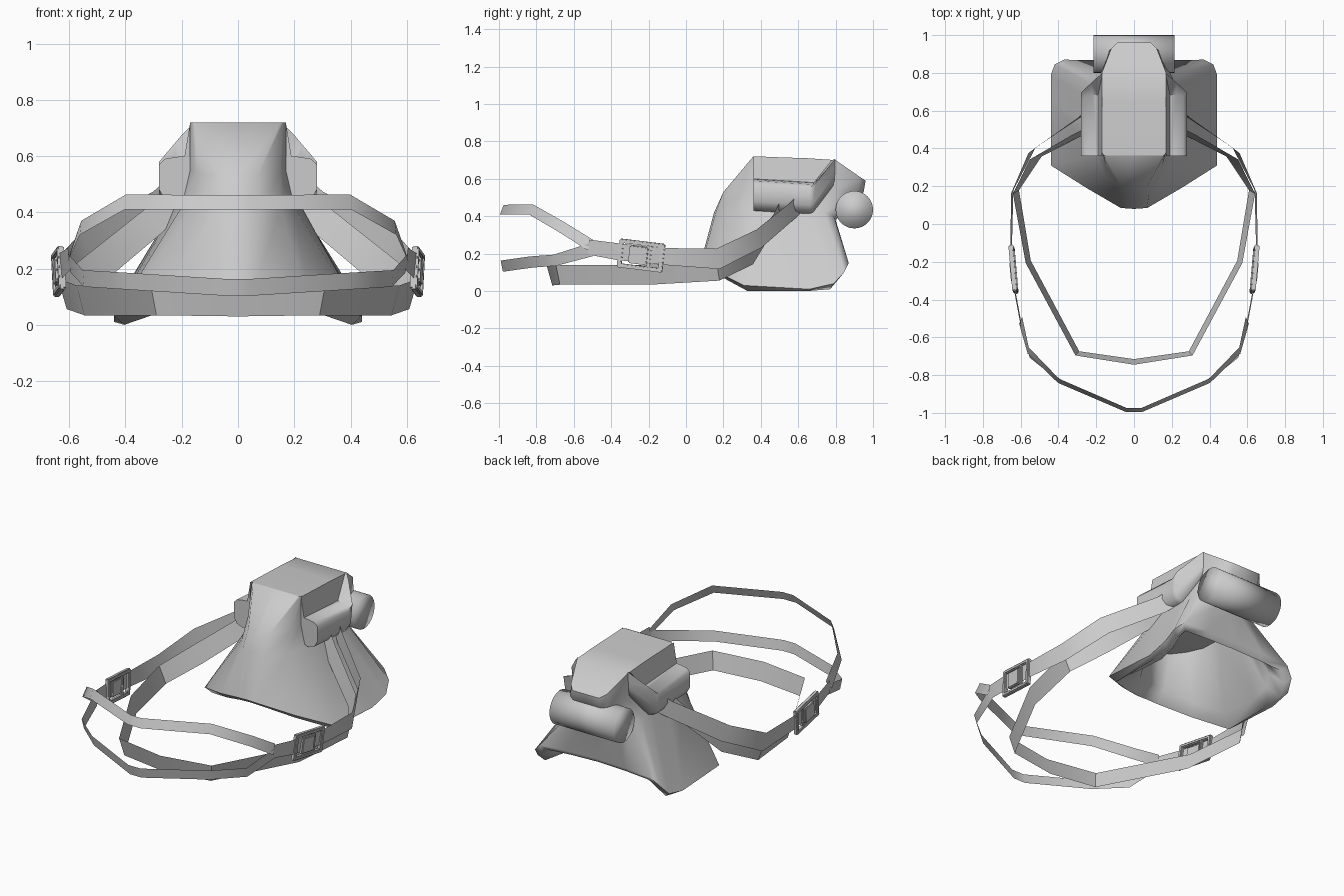
import bpy, bmesh, math
from mathutils import Vector, Matrix

cube = bpy.data.objects.get("Cube")
if cube:
    bpy.data.objects.remove(cube, do_unlink=True)

grey = bpy.data.materials.new("plain_grey")
grey.use_nodes = True
colour = (0.6, 0.6, 0.6, 1)
grey.diffuse_color = colour
grey.node_tree.nodes["Principled BSDF"].inputs["Base Color"].default_value = colour


def finish(name, bm, smooth):
    """Turn a bmesh into a named object with the shared material."""
    bmesh.ops.recalc_face_normals(bm, faces=bm.faces)
    mesh = bpy.data.meshes.new(name)
    bm.to_mesh(mesh)
    bm.free()
    mesh.materials.append(grey)
    obj = bpy.data.objects.new(name, mesh)
    bpy.context.collection.objects.link(obj)
    bpy.ops.object.select_all(action="DESELECT")
    obj.select_set(True)
    bpy.context.view_layer.objects.active = obj
    bpy.ops.object.shade_smooth_by_angle(angle=math.radians(smooth))


def mirrored_ring(half):
    """Close a half loop (front centre to back centre) across x."""
    return half + [(-x, y, z) for x, y, z in half[-2:0:-1]]


def bridge(bm, rings, closed=True):
    """Join consecutive rows of points with quads."""
    rows = [[bm.verts.new(p) for p in ring] for ring in rings]
    for low, high in zip(rows, rows[1:]):
        count = len(low)
        for i in range(count if closed else count - 1):
            j = (i + 1) % count
            bm.faces.new((low[i], low[j], high[j], high[i]))
    return rows


def cap(bm, ring):
    """Close a mirrored ring with strips running from side to side."""
    n = len(ring)
    half = n // 2
    for i in range(half):
        corners = [ring[i], ring[i + 1], ring[(n - i - 1) % n], ring[(n - i) % n]]
        bm.faces.new(list(dict.fromkeys(corners)))


# Face cup: rolled rim, flaring wall, nose ridge and flat hood
rim = [(0, .08, .16), (.07, .085, .155), (.25, .19, .09), (.44, .31, .03), (.44, .66, .01),
       (.44, .79, .04), (.42, .845, .1), (.37, .87, .15), (.2, .867, .16), (0, .865, .165)]
waist = [(0, .15, .42), (.08, .16, .42), (.15, .25, .42), (.2, .36, .42), (.22, .5, .43),
         (.22, .65, .43), (.22, .74, .42), (.18, .79, .4), (.1, .8, .38), (0, .8, .38)]
brow = [(0, .2, .53), (.07, .2, .53), (.15, .31, .54), (.17, .36, .55), (.17, .5, .55),
        (.17, .65, .55), (.17, .8, .54), (.13, .92, .52), (.09, .95, .53), (0, .95, .53)]
crown = [(0, .36, .72), (.15, .36, .72), (.162, .365, .72), (.17, .38, .72), (.17, .5, .715),
         (.17, .65, .71), (.17, .8, .7), (.12, .93, .61), (.09, .96, .59), (0, .96, .59)]


def shrink(half, scale, lift):
    """Inset a half loop towards the opening and shift it in height."""
    return [(x * scale, .55 + (y - .55) * scale, max(z + lift, 0)) for x, y, z in half]


inside = shrink(waist, .85, -.02)
lip = shrink(rim, .76, .025)
roll = shrink(rim, .92, -.03)
cup = bmesh.new()
rows = bridge(cup, [mirrored_ring(r) for r in (inside, lip, roll, rim, waist, brow, crown)])
cap(cup, rows[0])
cap(cup, rows[-1])
finish("face_cup", cup, 62)

# Side lobes: rounded roll below a recessed sloping panel, closed by a slanted wing
panel = [(.17, .72), (.19, .6), (.22, .597), (.26, .59), (.28, .57), (.28, .48), (.26, .445),
         (.22, .43), (.17, .45)]
wing = [(.17, .715), (.2, .685), (.225, .655), (.255, .62), (.28, .59)] + panel[5:]
end = [(.165, .7 - .015 * i) for i in range(len(panel))]
for side, label in ((1, "left"), (-1, "right")):
    bm = bmesh.new()
    stations = [(.36, 0, 0, panel), (.66, -.02, .8, panel), (.68, -.01, .8, wing),
                (.8, 0, 0, end)]
    rows = bridge(bm, [[(side * x, y + lean * max(z - .57, 0), z + dz) for x, z in section]
                       for y, dz, lean, section in stations])
    bm.faces.new(rows[0])
    bm.faces.new(rows[-1])
    finish(label + "_side_lobe", bm, 50)

# Cylinder across the back of the hood
bm = bmesh.new()
bmesh.ops.create_cone(bm, cap_ends=True, segments=32, radius1=.1, radius2=.1, depth=.43,
                      matrix=Matrix.Translation((0, .9, .435)) @ Matrix.Rotation(math.pi / 2, 4, "Y"))
finish("valve_cylinder", bm, 180)


# Straps: thin ribbons given by centre line and half width, the top edge leaning outwards
def strap(name, path, lean, side=1):
    up = Vector((0, 0, 1))
    points = [Vector(p[:3]) for p in path]
    edges = ([], [])
    for i, point in enumerate(points):
        before, after = points[max(i - 1, 0)], points[min(i + 1, len(points) - 1)]
        along = (after - before).normalized()
        across = (up - along * along.z).normalized() + up.cross(along).normalized() * lean
        for edge, sign in zip(edges, (1, -1)):
            p = point + across * path[i][3] * sign
            edge.append((side * p.x, p.y, p.z))
    bm = bmesh.new()
    bridge(bm, edges, closed=False)
    finish(name, bm, 40)


def whole(half):
    """Mirror a half path that stops short of, or on, the centre line."""
    return half + [(-x, y, z, w) for x, y, z, w in reversed(half) if x > 0]


side_path = [(.2, .64, .5, .05), (.28, .57, .43, .05), (.54, .39, .28, .053), (.645, .17, .172, .055),
             (.65, -.12, .185, .045), (.63, -.36, .21, .045), (.6, -.52, .235, .04)]
upper = [(.6, -.51, .245, .03), (.56, -.67, .345, .028), (.4, -.83, .437, .027), (.04, -.985, .435, .026)]
lower = [(.6, -.51, .22, .035), (.55, -.7, .165, .03), (.39, -.83, .155, .03), (.04, -.985, .133, .03)]
neck = [(.2, .52, .47, .05), (.3, .47, .37, .05), (.52, .35, .19, .055), (.625, .17, .11, .055),
        (.56, -.2, .087, .053), (.3, -.685, .087, .053), (0, -.73, .083, .053)]
for side, label in ((1, "left"), (-1, "right")):
    strap(label + "_side_strap", side_path, .08, side)
strap("upper_head_strap", whole(upper), -.4)
strap("lower_head_strap", whole(lower), .2)
strap("neck_strap", whole(neck), .28)


# Buckles: bevelled frame with a centre bar and a wrapped strap end
def add_bar(bm, centre, size):
    bmesh.ops.create_cube(bm, size=1, matrix=Matrix.Translation(centre)
                          @ Matrix.Diagonal((*size, 1)))


for side, label in ((1, "left"), (-1, "right")):
    bm = bmesh.new()
    for s in (1, -1):
        add_bar(bm, (0, 0, s * .066), (.026, .245, .022))
        add_bar(bm, (0, s * .111, 0), (.026, .024, .15))
    add_bar(bm, (0, .045, 0), (.02, .018, .13))
    add_bar(bm, (.006, -.015, 0), (.022, .1, .095))
    bmesh.ops.bevel(bm, geom=bm.edges[:], offset=.005, segments=2, affect="EDGES")
    turn = (Matrix.Rotation(math.radians(-7), 4, "X") @ Matrix.Rotation(math.radians(-5), 4, "Z")
            @ Matrix.Rotation(math.radians(3), 4, "Y"))
    bm.transform(Matrix.Diagonal((side, 1, 1, 1)) @ Matrix.Translation((.638, -.24, .19)) @ turn)
    finish(label + "_buckle", bm, 50)
